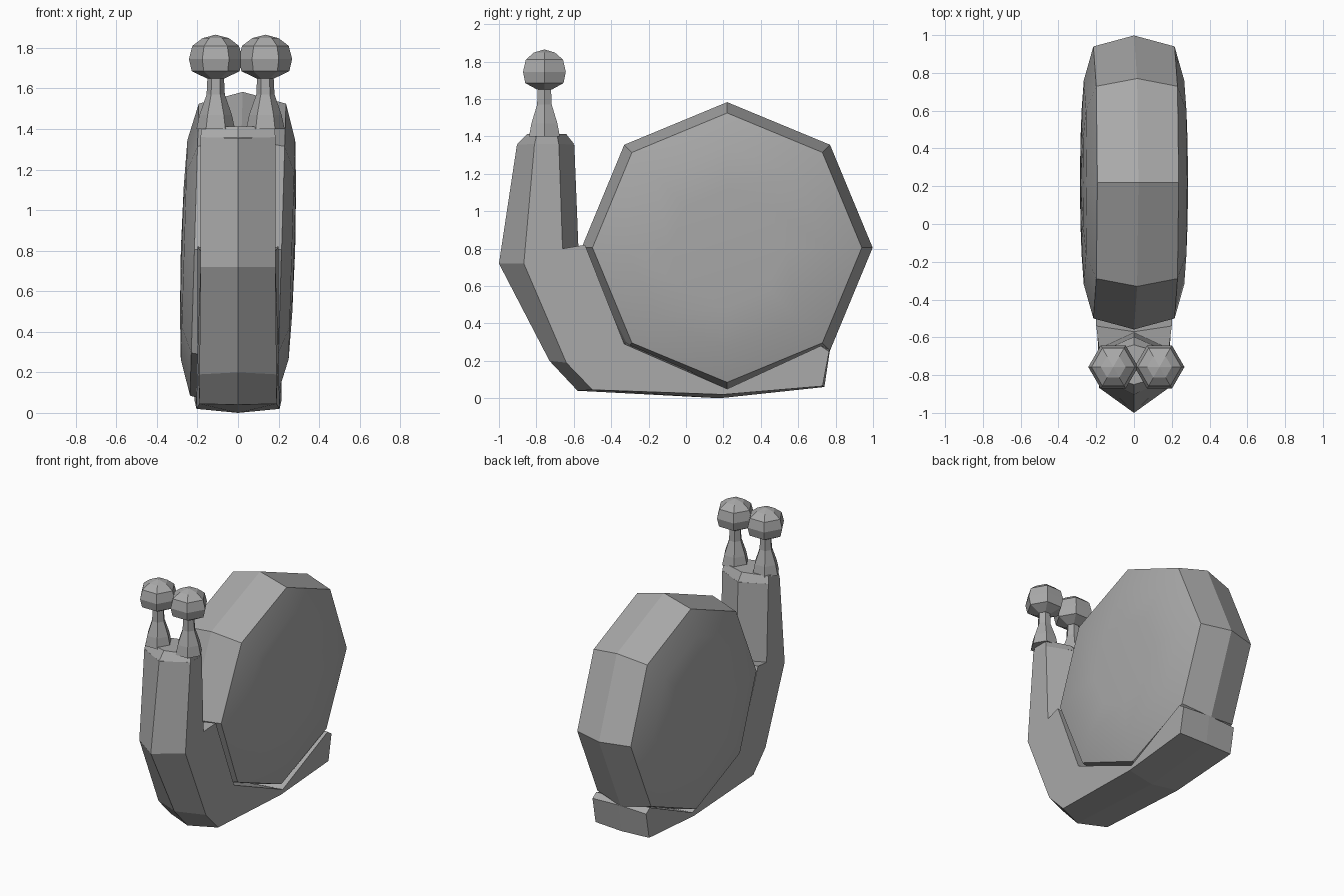
import bpy, bmesh
from math import sin, cos, pi

old = bpy.data.objects.get("Cube")
if old:
    bpy.data.objects.remove(old, do_unlink=True)

grey = bpy.data.materials.new("plain_grey")
grey.use_nodes = True
tone = (0.4, 0.4, 0.4, 1)
grey.diffuse_color = tone
grey.node_tree.nodes["Principled BSDF"].inputs["Base Color"].default_value = tone


def finish(name, bm, smooth=None):
    bmesh.ops.recalc_face_normals(bm, faces=bm.faces)
    mesh = bpy.data.meshes.new(name)
    bm.to_mesh(mesh)
    bm.free()
    mesh.materials.append(grey)
    ob = bpy.data.objects.new(name, mesh)
    bpy.context.collection.objects.link(ob)
    if smooth:
        bpy.ops.object.select_all(action='DESELECT')
        ob.select_set(True)
        bpy.context.view_layer.objects.active = ob
        bpy.ops.object.shade_smooth_by_angle(angle=smooth)
    return ob


def lathe(name, profile, sides, place, smooth=None):
    """Revolve (radius, height) pairs; place maps (radius, angle, height) to a point."""
    bm = bmesh.new()
    rings = [[bm.verts.new(place(r, 2 * pi * i / sides, h)) for i in range(sides)]
             for r, h in profile]
    for a, b in zip(rings, rings[1:]):
        for i in range(sides):
            j = (i + 1) % sides
            bm.faces.new((a[i], a[j], b[j], b[i]))
    bm.faces.new(rings[0])
    bm.faces.new(rings[-1])
    bmesh.ops.remove_doubles(bm, verts=bm.verts, dist=0.0005)
    return finish(name, bm, smooth)


# Shell: eight-sided disc with a central ridge, leaning slightly to its left
half = [(0.31, 0.277), (0.54, 0.266), (0.72, 0.215)]
shell_profile = ([(0, -0.282)] + [(r, -h) for r, h in half] + [(0.778, 0)]
                 + [(r, h) for r, h in reversed(half)] + [(0, 0.282)])
lathe("shell", shell_profile, 8,
      lambda r, a, h: (h + 0.03 * r * sin(a), 0.22 + r * cos(a), 0.805 + r * sin(a)),
      smooth=0.45)

# Body: flat sides joined by a strip with a raised centre line
# side y, side z, ridge y, ridge z, half width
outline = [
    (-0.81, 1.36, -0.904, 1.355, 0.185),
    (-0.867, 0.72, -1.0, 0.72, 0.185),
    (-0.64, 0.19, -0.73, 0.20, 0.19),
    (-0.50, 0.045, -0.58, 0.04, 0.19),
    (0.20, 0.02, 0.18, 0.0, 0.205),
    (0.73, 0.065, 0.74, 0.06, 0.215),
    (0.765, 0.25, 0.77, 0.26, 0.215),
    (0.72, 0.28, 0.73, 0.28, 0.215),
    (0.22, 0.05, 0.22, 0.035, 0.205),
    (-0.33, 0.29, -0.31, 0.30, 0.2),
    (-0.54, 0.82, -0.57, 0.80, 0.2),
    (-0.66, 0.80, -0.575, 0.80, 0.185),
    (-0.68, 1.36, -0.597, 1.355, 0.185),
]
bm = bmesh.new()
ridge = [bm.verts.new((0, ry, rz)) for _, _, ry, rz, _ in outline]
for s in (-1, 1):
    side = [bm.verts.new((s * w, y, z)) for y, z, _, _, w in outline]
    bm.faces.new(side)
    for i in range(len(side)):
        j = (i + 1) % len(side)
        bm.faces.new((side[i], side[j], ridge[j], ridge[i]))
finish("body", bm)

# Head cap: six-sided bevel closing the neck
bm = bmesh.new()
rings = []
for z, w, front, f_side, b_side, back in (
        (1.357, 0.185, -0.904, -0.81, -0.68, -0.597),
        (1.412, 0.18, -0.85, -0.797, -0.69, -0.64)):
    rings.append([bm.verts.new((x, y, z)) for x, y in (
        (0, front), (w, f_side), (w, b_side), (0, back), (-w, b_side), (-w, f_side))])
for i in range(6):
    j = (i + 1) % 6
    bm.faces.new((rings[0][i], rings[0][j], rings[1][j], rings[1][i]))
for ring in rings:
    bm.faces.new(ring)
finish("head_cap", bm)

# Eye stalks and eyeballs
stalk = [(0.095, 1.40), (0.08, 1.47), (0.045, 1.57), (0.04, 1.67)]
ball = [(0.045, 1.65), (0.118, 1.685), (0.132, 1.745), (0.115, 1.81), (0.065, 1.848), (0, 1.865)]
for label, cx in (("right", -0.11), ("left", 0.135)):
    def at(r, a, h, cx=cx):
        return (cx + r * cos(a), -0.757 + r * sin(a), h)
    lathe(label + "_eye_stalk", stalk, 6, at)
    lathe(label + "_eyeball", ball, 6, at)
